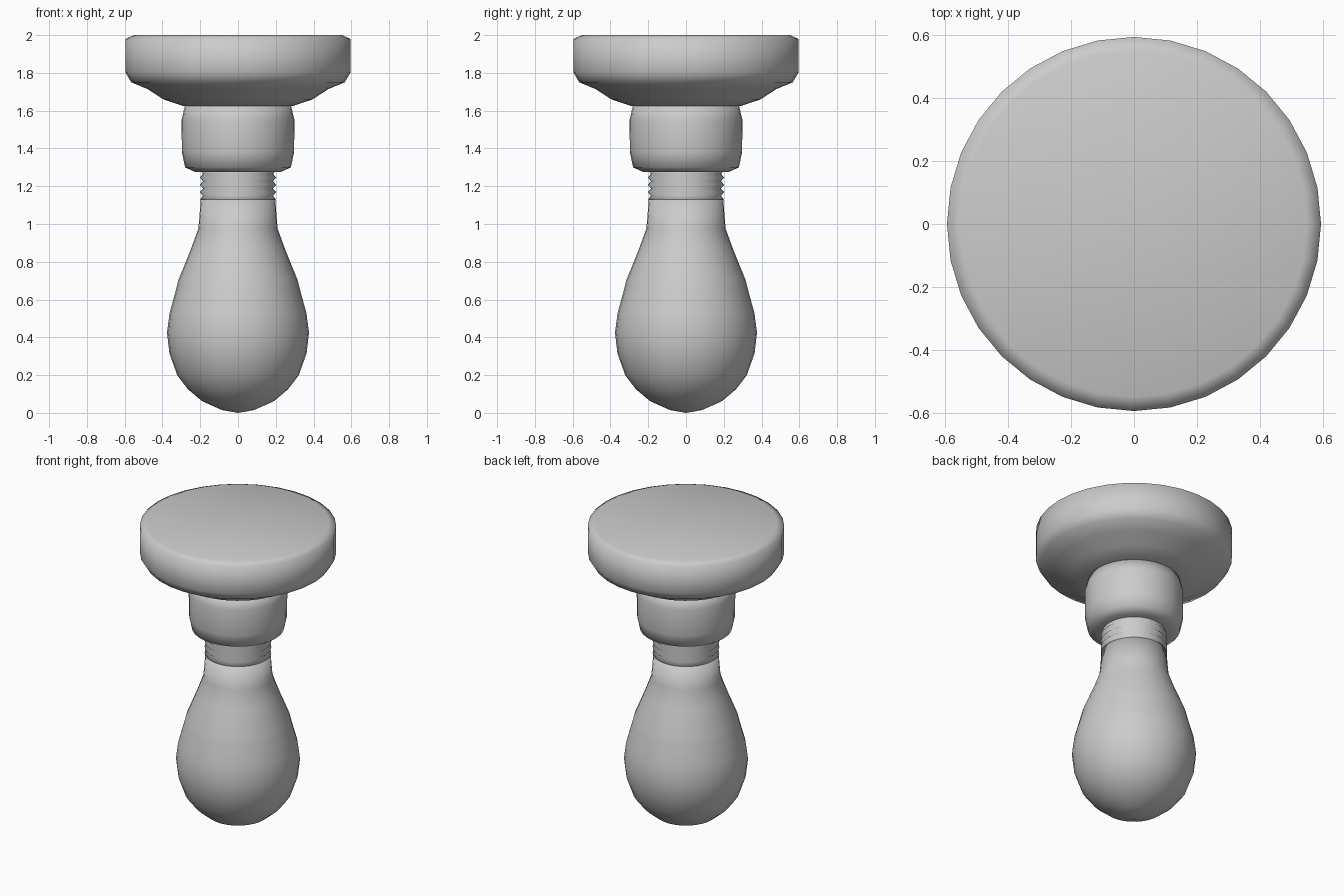
import bpy
import math

default = bpy.data.objects.get("Cube")
if default:
    bpy.data.objects.remove(default, do_unlink=True)

SIDES = 32

# One plain grey for every part
grey = bpy.data.materials.new("plain grey")
grey.use_nodes = True
grey.diffuse_color = (0.6, 0.6, 0.6, 1)
grey.node_tree.nodes["Principled BSDF"].inputs["Base Color"].default_value = grey.diffuse_color


def lathe(name, profile):
    """Spin (radius, height) points, listed bottom to top, around z."""
    verts, faces, rings = [], [], []
    for r, z in profile:
        start = len(verts)
        count = SIDES if r else 1
        for i in range(count):
            a = math.tau * i / SIDES
            verts.append((r * math.cos(a), r * math.sin(a), z))
        rings.append([start + i % count for i in range(SIDES + 1)])
    for low, high in zip(rings, rings[1:]):
        for i in range(SIDES):
            corners = (low[i], low[i + 1], high[i + 1], high[i])
            faces.append(tuple(dict.fromkeys(corners)))
    mesh = bpy.data.meshes.new(name)
    mesh.from_pydata(verts, [], faces)
    mesh.materials.append(grey)
    mesh.shade_smooth()
    obj = bpy.data.objects.new(name, mesh)
    bpy.context.collection.objects.link(obj)
    return obj


# Round glass: lower globe and the flared neck above its seam
lathe("bulb_globe", [(0, 0.0), (0.085, 0.015), (0.19, 0.062), (0.265, 0.125),
                     (0.322, 0.2), (0.363, 0.315), (0.376, 0.425),
                     (0.362, 0.53), (0.33, 0.645)])
lathe("bulb_neck", [(0.33, 0.645), (0.315, 0.705), (0.25, 0.865),
                    (0.21, 0.975), (0.197, 1.13), (0, 1.13)])

# Screw thread: alternating crests and grooves
TURNS = 4
thread = [(0, 1.13)]
for i in range(2 * TURNS + 1):
    thread.append((0.185 if i % 2 else 0.202, 1.13 + 0.155 * i / (2 * TURNS)))
lathe("screw_thread", thread + [(0, 1.285)])

# Socket cup
lathe("socket", [(0, 1.275), (0.225, 1.275), (0.28, 1.3), (0.297, 1.38),
                 (0.299, 1.55), (0.28, 1.63), (0, 1.63)])

# Mounting plate with stepped underside
lathe("mounting_plate", [(0, 1.625), (0.29, 1.625), (0.395, 1.66),
                         (0.48, 1.715), (0.565, 1.75), (0.595, 1.8),
                         (0.595, 1.98), (0.55, 2.0), (0, 2.0)])
